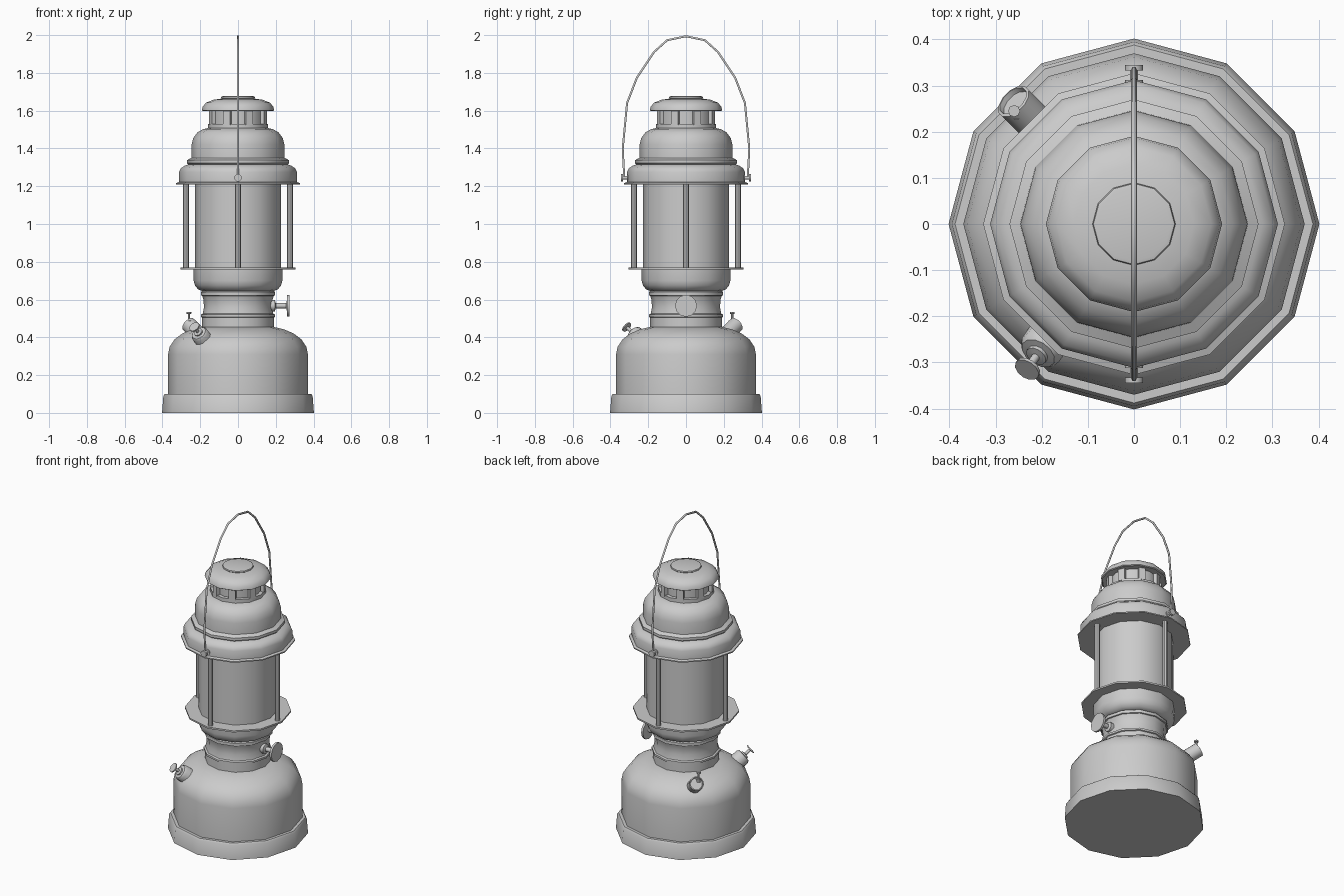
import bpy, bmesh, math
from mathutils import Vector, Matrix

if "Cube" in bpy.data.objects:
    bpy.data.objects.remove(bpy.data.objects["Cube"])


def finish(name, bm, matrix=None):
    bmesh.ops.remove_doubles(bm, verts=bm.verts, dist=1e-5)
    bmesh.ops.recalc_face_normals(bm, faces=bm.faces)
    if matrix:
        bm.transform(matrix)
    me = bpy.data.meshes.new(name)
    bm.to_mesh(me)
    bm.free()
    ob = bpy.data.objects.new(name, me)
    bpy.context.collection.objects.link(ob)
    bpy.ops.object.select_all(action='DESELECT')
    bpy.context.view_layer.objects.active = ob
    ob.select_set(True)
    bpy.ops.object.shade_smooth_by_angle(angle=math.radians(38))
    return ob


def lathe(name, profile, sides=12, origin=(0, 0, 0), axis=(0, 0, 1)):
    """Revolve (radius, height) points about an axis through origin, closed at both ends."""
    bm = bmesh.new()
    rings = []
    for r, z in profile:
        rings.append([bm.verts.new((r * math.cos(2 * math.pi * i / sides),
                                    r * math.sin(2 * math.pi * i / sides), z)) for i in range(sides)])
    for a, b in zip(rings, rings[1:]):
        for i in range(sides):
            j = (i + 1) % sides
            bm.faces.new((a[i], a[j], b[j], b[i]))
    bm.faces.new(rings[0][::-1])
    bm.faces.new(rings[-1])
    rot = Vector((0, 0, 1)).rotation_difference(Vector(axis)).to_matrix().to_4x4()
    return finish(name, bm, Matrix.Translation(origin) @ rot)


def rod(name, start, end, radius, sides=8):
    d = Vector(end) - Vector(start)
    return lathe(name, [(radius, 0), (radius, d.length)], sides, start, d)


# Fuel tank with foot ring
lathe("fuel_tank", [(.402, 0), (.395, .09), (.388, .1), (.37, .1), (.37, .31), (.362, .35),
                    (.335, .39), (.295, .42), (.245, .442), (.19, .455)])

# Waisted neck with collars
lathe("neck", [(.19, .45), (.19, .505), (.197, .508), (.197, .52), (.187, .525), (.18, .56),
               (.183, .6), (.19, .62), (.197, .622), (.197, .64), (.188, .645), (.188, .66)])

# Bowl and plate under the glass
lathe("burner_bowl", [(.19, .645), (.212, .655), (.228, .675), (.235, .7), (.235, .765)])
lathe("gallery_plate", [(.305, .76), (.305, .77)])

# Glass chimney and four guard rods
lathe("glass", [(.227, .765), (.227, 1.215)])
for i in range(4):
    a = i * math.pi / 2
    x, y = .275 * math.cos(a), .275 * math.sin(a)
    rod(f"guard_rod_{i}", (x, y, .765), (x, y, 1.215), .015)

# Hood with stepped shoulder and dome
lathe("hood", [(.327, 1.21), (.327, 1.217), (.312, 1.222), (.312, 1.275), (.303, 1.295),
               (.28, 1.31), (.262, 1.315), (.27, 1.322), (.27, 1.338), (.247, 1.35),
               (.246, 1.42), (.237, 1.455), (.215, 1.485), (.185, 1.502), (.158, 1.508)])

# Slotted vent: core, ring and posts
lathe("vent_core", [(.138, 1.5), (.138, 1.61)])
lathe("vent_ring", [(.16, 1.5), (.16, 1.53), (.135, 1.53)])
for i in range(8):
    a = math.radians(22.5 + 45 * i)
    bm = bmesh.new()
    bmesh.ops.create_cube(bm, size=1, matrix=Matrix.Rotation(a, 4, 'Z')
                          @ Matrix.Translation((.147, 0, 1.565)) @ Matrix.Diagonal((.022, .04, .08, 1)))
    finish(f"vent_post_{i}", bm)

# Top cap
lathe("top_cap", [(.135, 1.603), (.185, 1.598), (.191, 1.602), (.187, 1.622), (.168, 1.643),
                  (.13, 1.658), (.085, 1.664), (.09, 1.668), (.088, 1.675), (.08, 1.677)])

# Wire carrying handle
half = [(.327, 1.245), (.335, 1.4), (.312, 1.64), (.26, 1.775), (.17, 1.91), (.1, 1.973)]
points = [(-y, z) for y, z in half] + [(0, 1.994)] + half[::-1]
curve = bpy.data.curves.new("handle", 'CURVE')
curve.dimensions = '3D'
curve.bevel_depth = .006
curve.bevel_resolution = 1
curve.use_fill_caps = True
spline = curve.splines.new('POLY')
spline.points.add(len(points) - 1)
for p, (y, z) in zip(spline.points, points):
    p.co = (0, y, z, 1)
bpy.context.collection.objects.link(bpy.data.objects.new("handle", curve))

# Handle pivots on both sides
for s, side in ((-1, "front"), (1, "back")):
    lathe(f"handle_pivot_{side}", [(.02, 0), (.02, .012), (.009, .012), (.009, .033),
                                   (.02, .033), (.02, .045)], 10, (0, s * .3, 1.245), (0, s, 0))

# Control wheel on the right of the neck
lathe("control_wheel", [(.03, 0), (.03, .025), (.014, .03), (.014, .085), (.024, .088), (.058, .09),
                        (.058, .103)], 12, (.17, 0, .567), (1, 0, 0))

# Pump with plunger knob, front left
lathe("pump", [(.048, -.05), (.048, .05), (.04, .062), (.024, .064), (.024, .072), (.009, .074),
               (.009, .108), (.029, .11), (.029, .117)], 12, (-.18, -.24, .385), (-.055, -.08, .075))

# Filler cap with recessed end and release screw, back left
lathe("filler_cap", [(.042, -.04), (.042, .095), (.036, .097), (.034, .085)], 12,
      (-.205, .21, .415), (-.6, .6, .56))
lathe("release_screw", [(.006, 0), (.006, .045), (.013, .047), (.013, .056)], 8, (-.26, .245, .478))
lathe("release_screw_boss", [(.014, 0), (.014, .02)], 8, (-.255, .24, .468))
